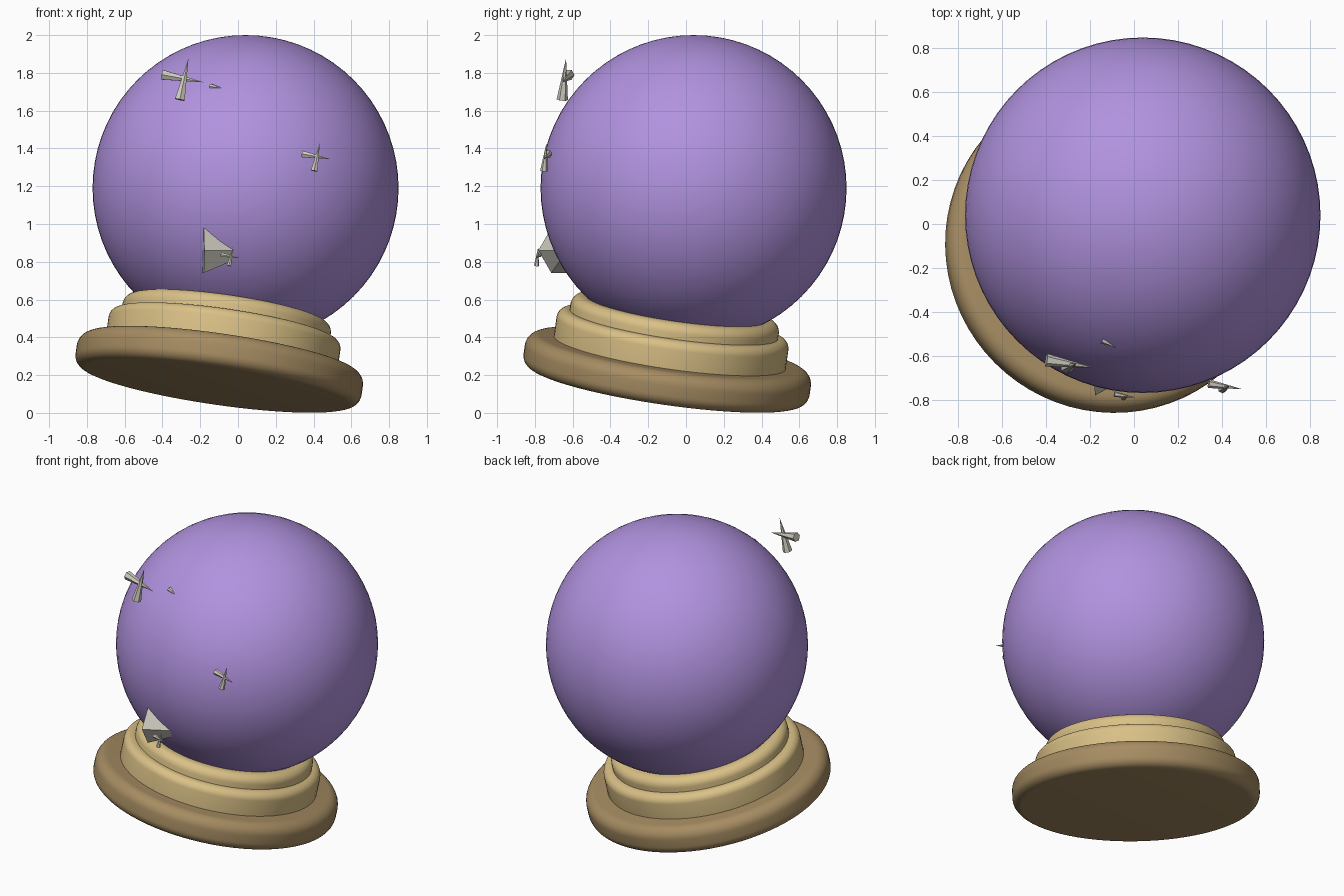
import bpy, bmesh, math
from mathutils import Vector

if "Cube" in bpy.data.objects:
    bpy.data.objects.remove(bpy.data.objects["Cube"])

BALL = Vector((0.04, 0.04, 1.19))
AXIS = Vector((0.142, 0.142, 0.98)).normalized()   # the stand leans


def material(name, rgb):
    m = bpy.data.materials.new(name)
    m.diffuse_color = (*rgb, 1)
    m.use_nodes = True
    m.node_tree.nodes["Principled BSDF"].inputs["Base Color"].default_value = m.diffuse_color
    return m


purple = material("purple_glass", (0.44, 0.29, 0.74))
gold = material("pale_gold", (0.70, 0.53, 0.24))
brown = material("brown_wood", (0.38, 0.262, 0.122))
silver = material("silver", (0.64, 0.62, 0.54))


def finish(name, bm, mat, smooth=True):
    bmesh.ops.recalc_face_normals(bm, faces=bm.faces)
    mesh = bpy.data.meshes.new(name)
    bm.to_mesh(mesh)
    bm.free()
    ob = bpy.data.objects.new(name, mesh)
    bpy.context.collection.objects.link(ob)
    mesh.materials.append(mat)
    if smooth:
        bpy.ops.object.select_all(action='DESELECT')
        ob.select_set(True)
        bpy.context.view_layer.objects.active = ob
        bpy.ops.object.shade_smooth_by_angle(angle=math.radians(35))
    return ob


def ring(name, radius, low, high, round_low, round_high, mat, sides=72):
    """Round-edged disc; low and high are distances below the ball centre."""
    prof = []
    for r, z, start in ((round_low, -low + round_low, -90),
                        (round_high, -high - round_high, 0)):
        for i in range(9):
            a = math.radians(start + 90 * i / 8)
            prof.append((radius - r + r * math.cos(a), z + r * math.sin(a)))
    bm = bmesh.new()
    loops = [[bm.verts.new((r * math.cos(2 * math.pi * k / sides),
                            r * math.sin(2 * math.pi * k / sides), z))
              for k in range(sides)] for r, z in prof]
    for a, b in zip(loops, loops[1:]):
        for k in range(sides):
            n = (k + 1) % sides
            bm.faces.new((a[k], a[n], b[n], b[k]))
    bm.faces.new(loops[0])
    bm.faces.new(loops[-1])
    ob = finish(name, bm, mat)
    ob.rotation_euler = AXIS.to_track_quat('Z', 'Y').to_euler()
    ob.location = BALL
    return ob


def add_spike(bm, base, tip, radius):
    """Six-sided cone from base to tip."""
    base, tip = Vector(base), Vector(tip)
    d = (tip - base).normalized()
    u = Vector((0, -1, 0))
    u = (u - d * u.dot(d)).normalized()
    v = d.cross(u)
    rim = [bm.verts.new(base + radius * (u * math.cos(k * math.pi / 3)
                                         + v * math.sin(k * math.pi / 3)))
           for k in range(6)]
    top = bm.verts.new(tip)
    bm.faces.new(rim)
    for k in range(6):
        bm.faces.new((rim[k], rim[(k + 1) % 6], top))


def sparkle(name, centre, size):
    """Two crossed spikes, one pointing right and one pointing up."""
    c = Vector(centre)
    bm = bmesh.new()
    for base, tip in (((-0.11, 0.025, 0.022), (0.11, -0.01, -0.018)),
                      ((-0.018, -0.01, -0.11), (0.028, 0.01, 0.11))):
        add_spike(bm, c + Vector(base) * size, c + Vector(tip) * size, 0.03 * size)
    finish(name, bm, silver, smooth=False)


# Ball
bm = bmesh.new()
bmesh.ops.create_uvsphere(bm, u_segments=72, v_segments=36, radius=0.81)
finish("ball", bm, purple).location = BALL

# Stepped, leaning stand
ring("stand_foot", 0.765, 1.068, 0.888, 0.06, 0.07, brown)
ring("stand_middle", 0.62, 0.93, 0.735, 0.02, 0.05, gold)
ring("stand_collar", 0.557, 0.80, 0.65, 0.02, 0.055, gold)

# Floating sparkles in front of the ball
sparkle("large_sparkle", (-0.29, -0.645, 1.768), 1.0)
sparkle("medium_sparkle", (0.415, -0.745, 1.356), 0.68)
sparkle("small_sparkle", (-0.04, -0.787, 0.828), 0.45)

# Spikes partly sunk into the ball
for name, base, tip, r in (
        ("sunken_spike", (-0.185, -0.645, 0.86), (0.10, -0.63, 0.86), 0.137),
        ("tiny_sunken_spike", (-0.145, -0.53, 1.728), (-0.085, -0.562, 1.722), 0.016)):
    bm = bmesh.new()
    add_spike(bm, base, tip, r)
    finish(name, bm, silver, smooth=False)
